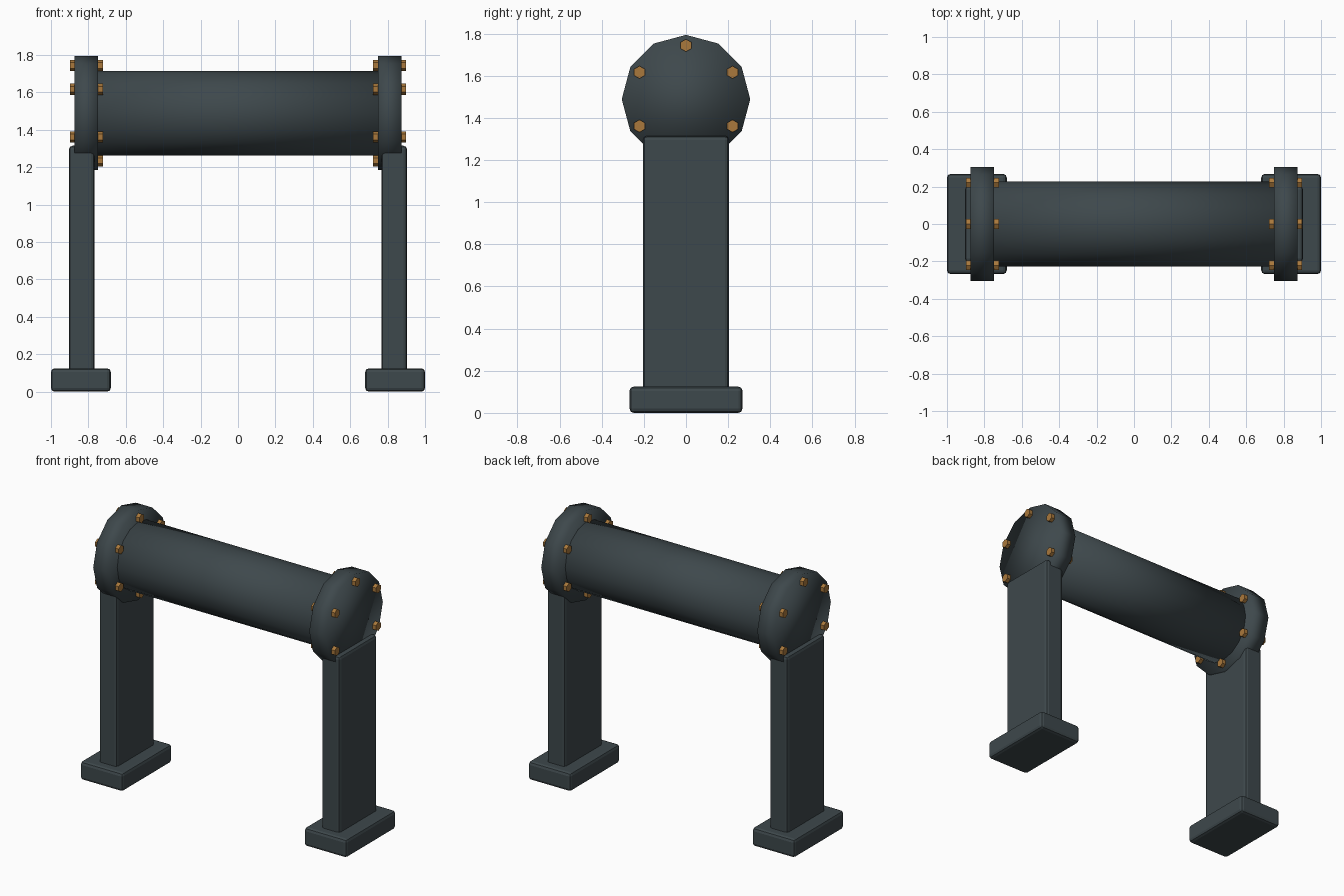
import bpy, bmesh, math
from mathutils import Matrix

if "Cube" in bpy.data.objects:
    bpy.data.objects.remove(bpy.data.objects["Cube"])


def material(name, rgb):
    m = bpy.data.materials.new(name)
    m.diffuse_color = (*rgb, 1)
    m.use_nodes = True
    m.node_tree.nodes["Principled BSDF"].inputs["Base Color"].default_value = m.diffuse_color
    return m


IRON = material("dark_slate_iron", (0.048, 0.065, 0.072))
COPPER = material("copper", (0.40, 0.19, 0.045))
AXIS_Z = 1.489  # height of the beam axis


def finish(bm, name, mat, smooth):
    bmesh.ops.recalc_face_normals(bm, faces=bm.faces)
    for f in bm.faces:
        f.smooth = smooth
    me = bpy.data.meshes.new(name)
    bm.to_mesh(me)
    bm.free()
    me.materials.append(mat)
    ob = bpy.data.objects.new(name, me)
    bpy.context.collection.objects.link(ob)
    return ob


def box(name, x0, x1, half_y, z0, z1, bevel):
    bm = bmesh.new()
    size = Matrix.Diagonal((x1 - x0, 2 * half_y, z1 - z0, 1))
    pos = Matrix.Translation(((x0 + x1) / 2, 0, (z0 + z1) / 2))
    bmesh.ops.create_cube(bm, size=1, matrix=pos @ size)
    bmesh.ops.bevel(bm, geom=bm.edges[:], offset=bevel, segments=2,
                    profile=0.5, affect='EDGES')
    return finish(bm, name, IRON, False)


def add_rod(bm, x0, x1, y, z, r, sides):
    """Prism along x with a corner pointing straight up."""
    rings = [[bm.verts.new((x, y + r * math.sin(a), z + r * math.cos(a)))
              for a in (2 * math.pi * i / sides for i in range(sides))]
             for x in (x0, x1)]
    for i in range(sides):
        j = (i + 1) % sides
        bm.faces.new((rings[0][i], rings[0][j], rings[1][j], rings[1][i]))
    for ring in rings:
        bm.faces.new(ring)


def rod(name, x0, x1, r, sides):
    bm = bmesh.new()
    add_rod(bm, x0, x1, 0, AXIS_Z, r, sides)
    return finish(bm, name, IRON, True)


# Round cross beam
rod("cross_beam", -0.8, 0.8, 0.226, 16)

for side, s in (("left", -1), ("right", 1)):
    # Foot and post
    box(side + "_foot", *sorted((s * 0.68, s * 1.0)), 0.268, 0.0, 0.125, 0.02)
    box(side + "_post", *sorted((s * 0.767, s * 0.904)), 0.204, 0.06, 1.315, 0.02)
    # Twelve-sided flange
    rod(side + "_flange", *sorted((s * 0.748, s * 0.873)), 0.305, 12)
    # Ring of six bolts through the flange
    bm = bmesh.new()
    for i in range(6):
        a = i * math.pi / 3
        add_rod(bm, *sorted((s * 0.722, s * 0.899)), 0.255 * math.sin(a),
                AXIS_Z + 0.255 * math.cos(a), 0.03, 6)
    finish(bm, side + "_bolts", COPPER, False)
